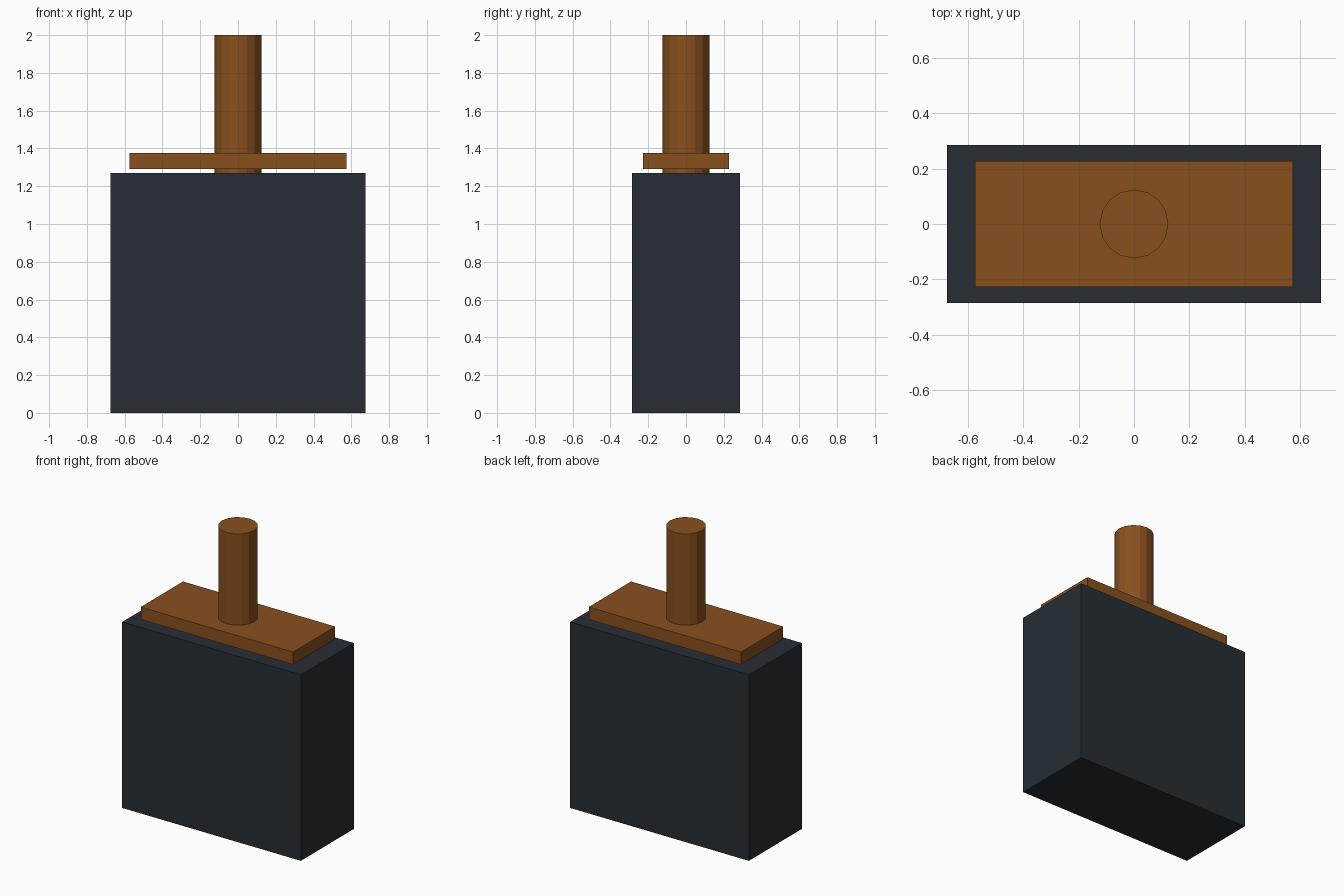
import bpy

if "Cube" in bpy.data.objects:
    bpy.data.objects.remove(bpy.data.objects["Cube"])


def material(name, color):
    m = bpy.data.materials.new(name)
    m.diffuse_color = color
    m.use_nodes = True
    m.node_tree.nodes["Principled BSDF"].inputs["Base Color"].default_value = m.diffuse_color
    return m


dark = material("dark_slate", (0.019, 0.027, 0.035, 1))
copper = material("copper_brown", (0.25, 0.08, 0.013, 1))


def box(name, sx, sy, z0, z1, mat):
    bpy.ops.mesh.primitive_cube_add(size=1, location=(0, 0, (z0 + z1) / 2))
    ob = bpy.context.object
    ob.name = name
    ob.scale = (sx, sy, z1 - z0)
    bpy.ops.object.transform_apply(location=False, rotation=False, scale=True)
    ob.data.materials.append(mat)


# Block and the thin plate floating just above it
box("body_block", 1.35, 0.57, 0, 1.27, dark)
box("top_plate", 1.15, 0.456, 1.292, 1.377, copper)

# Faceted post passing through the plate
bpy.ops.mesh.primitive_cylinder_add(vertices=16, radius=0.124, depth=0.73,
                                    location=(0, 0, 1.635))
post = bpy.context.object
post.name = "post"
post.data.materials.append(copper)
